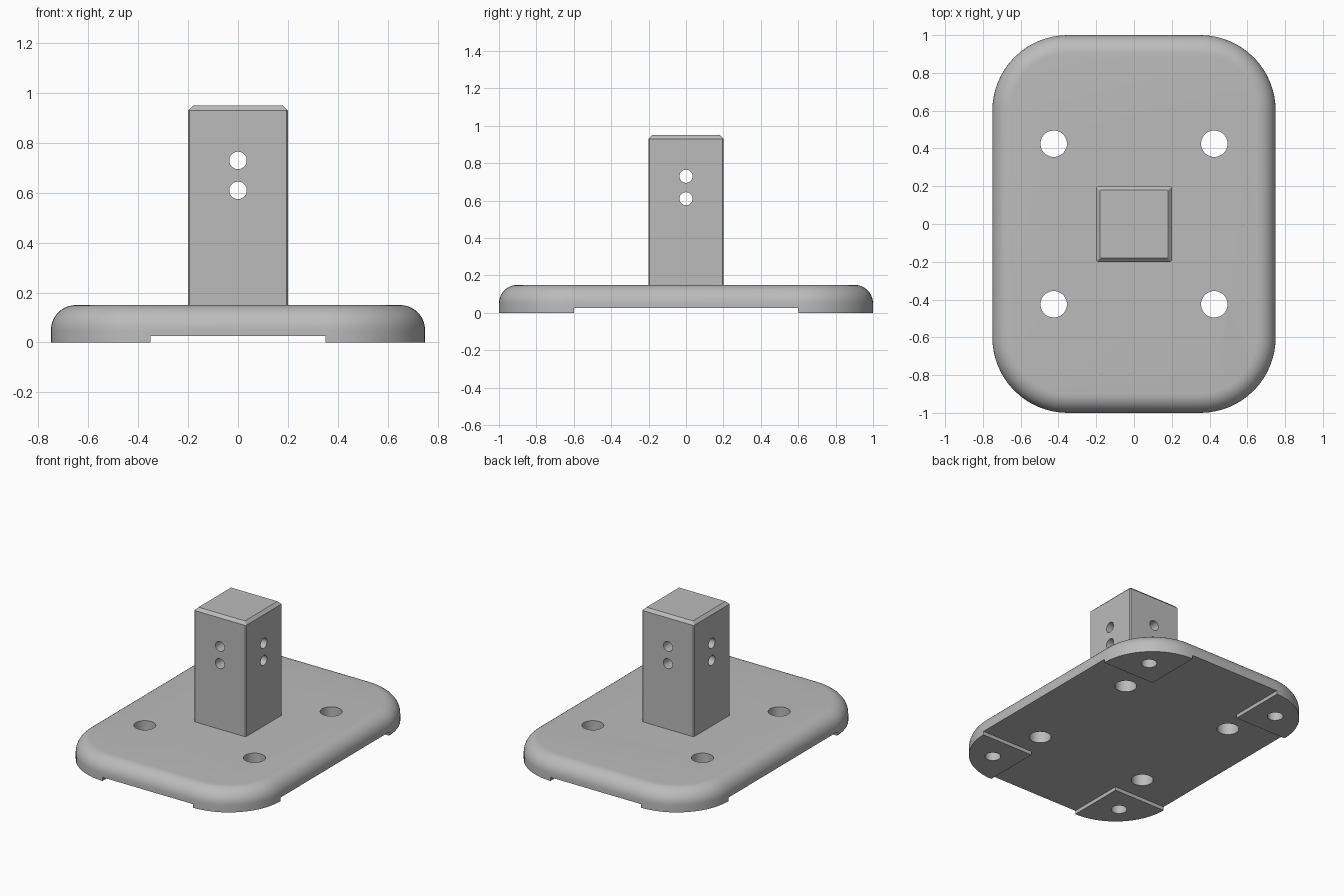
import bpy, bmesh
from math import sin, cos, pi, radians

cube = bpy.data.objects.get("Cube")
if cube:
    bpy.data.objects.remove(cube, do_unlink=True)

GREY = (0.5, 0.5, 0.5, 1.0)
mat = bpy.data.materials.new("plain_grey")
mat.use_nodes = True
mat.diffuse_color = GREY
mat.node_tree.nodes["Principled BSDF"].inputs["Base Color"].default_value = GREY


def rounded_rect(hx, hy, r, seg=16):
    """Outline points of a rounded rectangle, counter-clockwise."""
    pts = []
    for q, (sx, sy) in enumerate([(1, 1), (-1, 1), (-1, -1), (1, -1)]):
        for i in range(seg + 1):
            a = (q + i / seg) * pi / 2
            pts.append((sx * (hx - r) + r * cos(a), sy * (hy - r) + r * sin(a)))
    return pts


def loft(name, layers):
    """Solid through stacked outlines, given as (points, z)."""
    bm = bmesh.new()
    rings = [[bm.verts.new((x, y, z)) for x, y in pts] for pts, z in layers]
    n = len(rings[0])
    for low, high in zip(rings, rings[1:]):
        for i in range(n):
            j = (i + 1) % n
            bm.faces.new((low[i], low[j], high[j], high[i]))
    bm.faces.new(rings[0][::-1])
    bm.faces.new(rings[-1])
    me = bpy.data.meshes.new(name)
    bm.to_mesh(me)
    bm.free()
    ob = bpy.data.objects.new(name, me)
    bpy.context.collection.objects.link(ob)
    me.materials.append(mat)
    return ob


def circle(x, y, r, seg=48):
    return [(x + r * cos(2 * pi * i / seg), y + r * sin(2 * pi * i / seg)) for i in range(seg)]


def drill(name, x, y, r, z0, z1):
    return loft(name, [(circle(x, y, r), z0), (circle(x, y, r), z1)])


def cut(target, cutters):
    """Subtract the cutters from the target, then discard them."""
    bpy.context.view_layer.objects.active = target
    for c in cutters:
        mod = target.modifiers.new("cut", "BOOLEAN")
        mod.operation, mod.solver, mod.object = "DIFFERENCE", "EXACT", c
        bpy.ops.object.modifier_apply(modifier=mod.name)
        bpy.data.objects.remove(c, do_unlink=True)


def finish(ob):
    bpy.ops.object.select_all(action="DESELECT")
    ob.select_set(True)
    bpy.context.view_layer.objects.active = ob
    bpy.ops.object.shade_smooth_by_angle(angle=radians(30))


CORNERS = [(sx, sy) for sx in (-1, 1) for sy in (-1, 1)]

# Base plate: rounded rectangle with a filleted top edge
W, D, R, TOP, F = 0.75, 1.0, 0.4, 0.15, 0.1
layers = [(rounded_rect(W, D, R), 0)]
for i in range(11):
    a = i / 10 * pi / 2
    inset = F * (1 - cos(a))
    layers.append((rounded_rect(W - inset, D - inset, R - inset), TOP - F + F * sin(a)))
base = loft("base_plate", layers)

# Relieved underside leaves four corner feet
fx, fy, step = W - R, D - R, 0.025
cross = [(1, fy), (fx, fy), (fx, 1.2), (-fx, 1.2), (-fx, fy), (-1, fy),
         (-1, -fy), (-fx, -fy), (-fx, -1.2), (fx, -1.2), (fx, -fy), (1, -fy)]
cutters = [loft("underside_cutter", [(cross, -0.1), (cross, step)])]

# Mounting holes through the plate and blind holes in the feet
for sx, sy in CORNERS:
    cutters.append(drill("mount_cutter", sx * 0.425, sy * 0.425, 0.07, -0.1, 0.3))
    cutters.append(drill("foot_cutter", sx * 0.525, sy * 0.775, 0.05, -0.1, 0.1))
cut(base, cutters)
finish(base)

# Square post with chamfered top and slightly broken vertical edges
H, C, E = 0.2, 0.02, 0.006
post = loft("post", [(rounded_rect(H, H, E, 1), TOP - 0.01),
                     (rounded_rect(H, H, E, 1), 0.95 - C),
                     (rounded_rect(H - C, H - C, E / 2, 1), 0.95)])

# Two cross-drilled pin holes along each horizontal axis
pins = []
for z in (0.61, 0.73):
    for rot in ((pi / 2, 0, 0), (0, pi / 2, 0)):
        pin = drill("pin_cutter", 0, 0, 0.035, -0.4, 0.4)
        pin.location.z = z
        pin.rotation_euler = rot
        pins.append(pin)
bpy.context.view_layer.update()
cut(post, pins)
finish(post)
